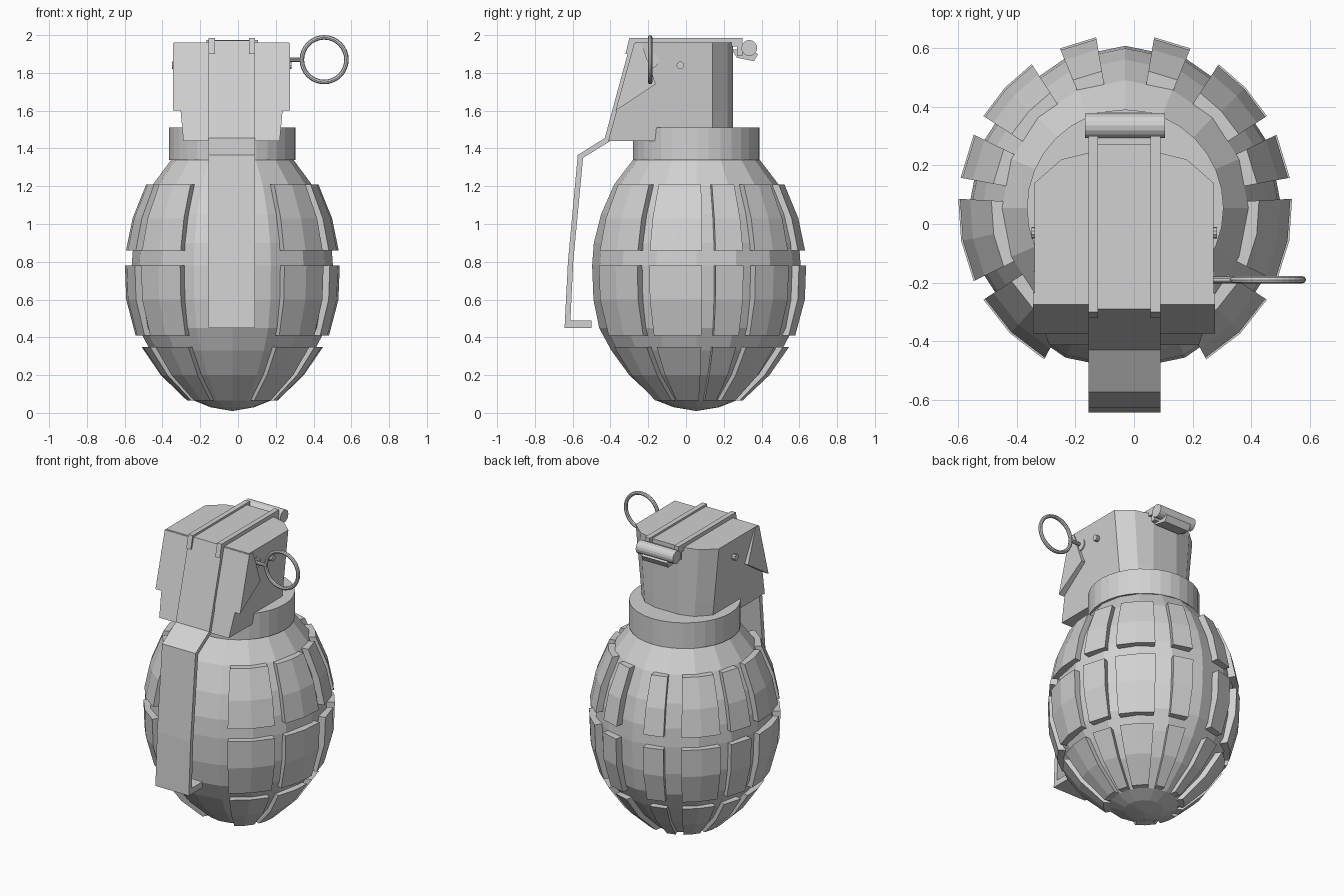
import bpy, bmesh, math
from mathutils import Matrix, Vector

cube = bpy.data.objects.get("Cube")
if cube:
    bpy.data.objects.remove(cube)

grey = bpy.data.materials.new("plain_grey")
grey.use_nodes = True
grey.diffuse_color = (0.64, 0.64, 0.64, 1)
grey.node_tree.nodes["Principled BSDF"].inputs["Base Color"].default_value = (0.64, 0.64, 0.64, 1)

CX, CY = -0.03, 0.055      # axis of the body
SQUASH = 0.965             # body is slightly narrower across x
PROFILE = [(0.01, 0.0), (0.03, 0.12), (0.065, 0.21), (0.2, 0.355), (0.33, 0.45),
           (0.45, 0.515), (0.6, 0.545), (0.78, 0.552), (0.9, 0.543),
           (1.05, 0.505), (1.21, 0.435), (1.36, 0.32)]


def finish(name, bm):
    bmesh.ops.recalc_face_normals(bm, faces=bm.faces)
    mesh = bpy.data.meshes.new(name)
    bm.to_mesh(mesh)
    bm.free()
    mesh.materials.append(grey)
    obj = bpy.data.objects.new(name, mesh)
    bpy.context.collection.objects.link(obj)
    return obj


def loft(name, rings, capped=True):
    """Join equal-length rings of points into a skin."""
    bm = bmesh.new()
    rows = [[bm.verts.new(p) for p in ring] for ring in rings]
    n = len(rows[0])
    for a, b in zip(rows, rows[1:]):
        for i in range(n):
            j = (i + 1) % n
            bm.faces.new((a[i], a[j], b[j], b[i]))
    if capped:
        bm.faces.new(rows[0])
        bm.faces.new(rows[-1])
    bmesh.ops.remove_doubles(bm, verts=bm.verts, dist=1e-5)
    return finish(name, bm)


def prism(name, outline, x0, x1):
    """Extrude a side outline (y, z) from x0 to x1."""
    return loft(name, [[(x, y, z) for y, z in outline] for x in (x0, x1)])


def rod(name, x0, x1, y, z, r, sides=16):
    angles = [math.tau * i / sides for i in range(sides)]
    return prism(name, [(y + r * math.cos(a), z + r * math.sin(a)) for a in angles], x0, x1)


def radius(z):
    for (z0, r0), (z1, r1) in zip(PROFILE, PROFILE[1:]):
        if z <= z1:
            return r0 + (r1 - r0) * (z - z0) / (z1 - z0)
    return PROFILE[-1][1]


def on_body(angle, z, r):
    return Vector((CX + SQUASH * r * math.cos(angle), CY + r * math.sin(angle), z))


# Egg-shaped body
SIDES = 16
turns = [math.tau * i / SIDES for i in range(SIDES)]
body = loft("body", [[on_body(a, z, max(r, 0.001)) for a in turns] for z, r in PROFILE])

# Raised plates in three rows, mirrored across the body, front left bare
rows = {"upper": (0.86, 1.03, 1.21), "middle": (0.41, 0.6, 0.78), "lower": (0.065, 0.2, 0.35)}
spans = [(-61, -32), (-25, 3), (10, 25), (32, 56), (67, 80)]
for row, levels in rows.items():
    for k, (a0, a1) in enumerate(spans):
        for side in ("left", "right"):
            steps = 2 if a1 - a0 > 20 else 1
            bm = bmesh.new()
            grid = []
            for z in levels:
                line = []
                for s in range(steps + 1):
                    a = math.radians(a0 + (a1 - a0) * s / steps)
                    if side == "right":
                        a = math.pi - a
                    line.append([on_body(a, z, radius(z) + d) for d in (0.038, -0.04)])
                grid.append(line)
            # outer skin and inner skin, closed around the rim
            skins = [[[bm.verts.new(p[d]) for p in line] for line in grid] for d in (0, 1)]
            for skin in skins:
                for lo, hi in zip(skin, skin[1:]):
                    for s in range(steps):
                        bm.faces.new((lo[s], lo[s + 1], hi[s + 1], hi[s]))
            rims = []
            for skin in skins:
                rims.append(skin[0] + [l[-1] for l in skin[1:-1]] + skin[-1][::-1]
                            + [l[0] for l in skin[1:-1]][::-1])
            n = len(rims[0])
            for i in range(n):
                j = (i + 1) % n
                bm.faces.new((rims[0][i], rims[0][j], rims[1][j], rims[1][i]))
            finish(f"{row}_plate_{side}_{k + 1}", bm)

# Neck collar
bm = bmesh.new()
bmesh.ops.create_cone(bm, cap_ends=True, segments=32, radius1=0.335, radius2=0.335, depth=0.17,
                      matrix=Matrix.Translation((CX, CY, 1.425)))
finish("collar", bm)

# Head housing with sloping front and chamfered back
HX = -0.034


def head_ring(half, front, z):
    right = [(half, front), (half, 0.14), (half * 0.7, 0.22), (0.09, 0.25)]
    return ([(HX + x, y, z) for x, y in right] +
            [(HX - x, y, z) for x, y in reversed(right)])


loft("head", [head_ring(0.255, -0.412, 1.44), head_ring(0.27, -0.368, 1.6),
              head_ring(0.305, -0.27, 1.96)])
prism("head_front_flange", [(-0.275, 1.955), (-0.373, 1.6), (-0.16, 1.74), (-0.235, 1.955)],
      HX - 0.31, HX + 0.31)

# Safety lever: over the top, down the slope, then along the body
LX0, LX1 = -0.155, 0.09
prism("lever", [(0.27, 1.972), (-0.29, 1.972), (-0.43, 1.455), (-0.573, 1.365), (-0.625, 0.8),
                (-0.643, 0.45), (-0.5, 0.45), (-0.5, 0.488), (-0.612, 0.488), (-0.597, 0.8),
                (-0.545, 1.35), (-0.4, 1.44), (-0.26, 1.945), (0.27, 1.945)], LX0, LX1)
for name, x in (("lever_rail_right", LX0), ("lever_rail_left", LX1 - 0.033)):
    prism(name, [(0.3, 1.985), (-0.3, 1.985), (-0.32, 1.9), (-0.28, 1.9), (-0.26, 1.94),
                 (0.27, 1.94), (0.27, 1.89), (0.3, 1.89)], x, x + 0.033)

# Hinge at the back
rod("hinge_roller", -0.167, 0.105, 0.335, 1.932, 0.042)
prism("hinge_hook", [(0.24, 1.925), (0.27, 1.88), (0.36, 1.862), (0.382, 1.9), (0.36, 1.91),
                     (0.29, 1.925)], -0.125, 0.06)

# Pin, its boss and the side screws
rod("pin_boss", 0.2, 0.268, -0.185, 1.865, 0.04)
rod("pin", -0.3, 0.345, -0.19, 1.87, 0.012, 10)
rod("side_screws", -0.35, 0.282, -0.03, 1.84, 0.02, 10)

# Pull ring
bpy.ops.mesh.primitive_torus_add(location=(0.456, -0.19, 1.87), rotation=(math.pi / 2, 0, 0),
                                 major_radius=0.118, minor_radius=0.012,
                                 major_segments=32, minor_segments=8)
ring = bpy.context.object
ring.name = "pull_ring"
ring.data.materials.append(grey)
